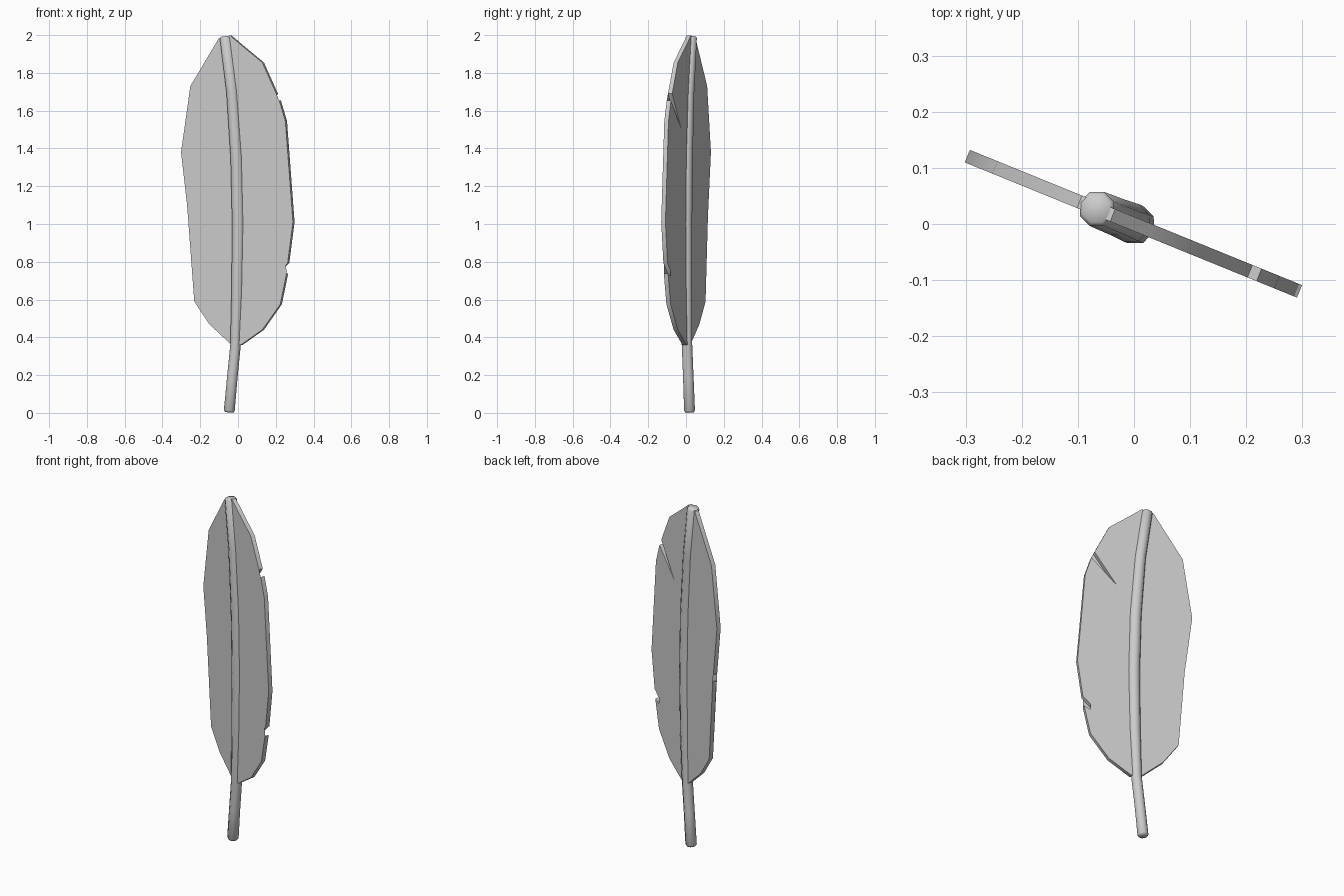
import bpy, bmesh, math
from mathutils import Vector

if "Cube" in bpy.data.objects:
    bpy.data.objects.remove(bpy.data.objects["Cube"])

SLOPE = -0.407                                  # feather plane: y = SLOPE * x
NORMAL = Vector((-SLOPE, 1, 0)).normalized()


def on_plane(x, z):
    return Vector((x, SLOPE * x, z))


def finish(bm, name, angle):
    bmesh.ops.recalc_face_normals(bm, faces=bm.faces)
    mesh = bpy.data.meshes.new(name)
    bm.to_mesh(mesh)
    bm.free()
    obj = bpy.data.objects.new(name, mesh)
    bpy.context.collection.objects.link(obj)
    bpy.ops.object.select_all(action='DESELECT')
    obj.select_set(True)
    bpy.context.view_layer.objects.active = obj
    bpy.ops.object.shade_smooth_by_angle(angle=math.radians(angle))
    return obj


# Vane: notched outline given a thin, even thickness
outline = [
    (-0.01, 0.36), (0.02, 0.36), (0.133, 0.44), (0.228, 0.575), (0.261, 0.738),
    (0.165, 0.69), (0.267, 0.793), (0.295, 1.01), (0.255, 1.545), (0.223, 1.653),
    (0.092, 1.507), (0.207, 1.69), (0.133, 1.855), (0.03, 1.94), (-0.038, 1.998),
    (-0.097, 1.983), (-0.248, 1.73), (-0.297, 1.38), (-0.265, 1.1),
    (-0.087, 0.985), (-0.259, 1.054), (-0.227, 0.59), (-0.148, 0.47), (-0.03, 0.36)]
bm = bmesh.new()
rings = [[bm.verts.new(on_plane(x, z) + NORMAL * s) for x, z in outline]
         for s in (-0.012, 0.012)]
for ring in rings:
    bm.faces.new(ring)
n = len(outline)
for i in range(n):
    j = (i + 1) % n
    bm.faces.new((rings[0][i], rings[0][j], rings[1][j], rings[1][i]))
bmesh.ops.triangulate(bm, faces=[f for f in bm.faces if len(f.verts) > 4])
finish(bm, "vane", 40)

# Quill: curved eight-sided shaft running the whole length (x, z, radius)
path = [(-0.047, 0.003, 0.024), (-0.046, 0.014, 0.031), (-0.03, 0.19, 0.030),
        (-0.013, 0.36, 0.030), (-0.003, 0.65, 0.034), (0.002, 1.0, 0.036),
        (-0.006, 1.35, 0.036), (-0.03, 1.7, 0.034), (-0.066, 1.985, 0.033),
        (-0.067, 1.993, 0.026)]
pts = [on_plane(x, z) for x, z, r in path]
SIDES = 8
bm = bmesh.new()
rings = []
for i, p in enumerate(pts):
    lo, hi = max(i - 1, 0), min(i + 1, len(pts) - 1)
    tangent = (pts[hi] - pts[lo]).normalized()
    side = NORMAL.cross(tangent).normalized()
    r = path[i][2]
    rings.append([bm.verts.new(p + r * (math.cos(a) * side + math.sin(a) * NORMAL))
                  for a in (2 * math.pi * k / SIDES for k in range(SIDES))])
for a, b in zip(rings, rings[1:]):
    for k in range(SIDES):
        m = (k + 1) % SIDES
        bm.faces.new((a[k], a[m], b[m], b[k]))
bm.faces.new(rings[0])
bm.faces.new(rings[-1])
finish(bm, "quill", 60)
